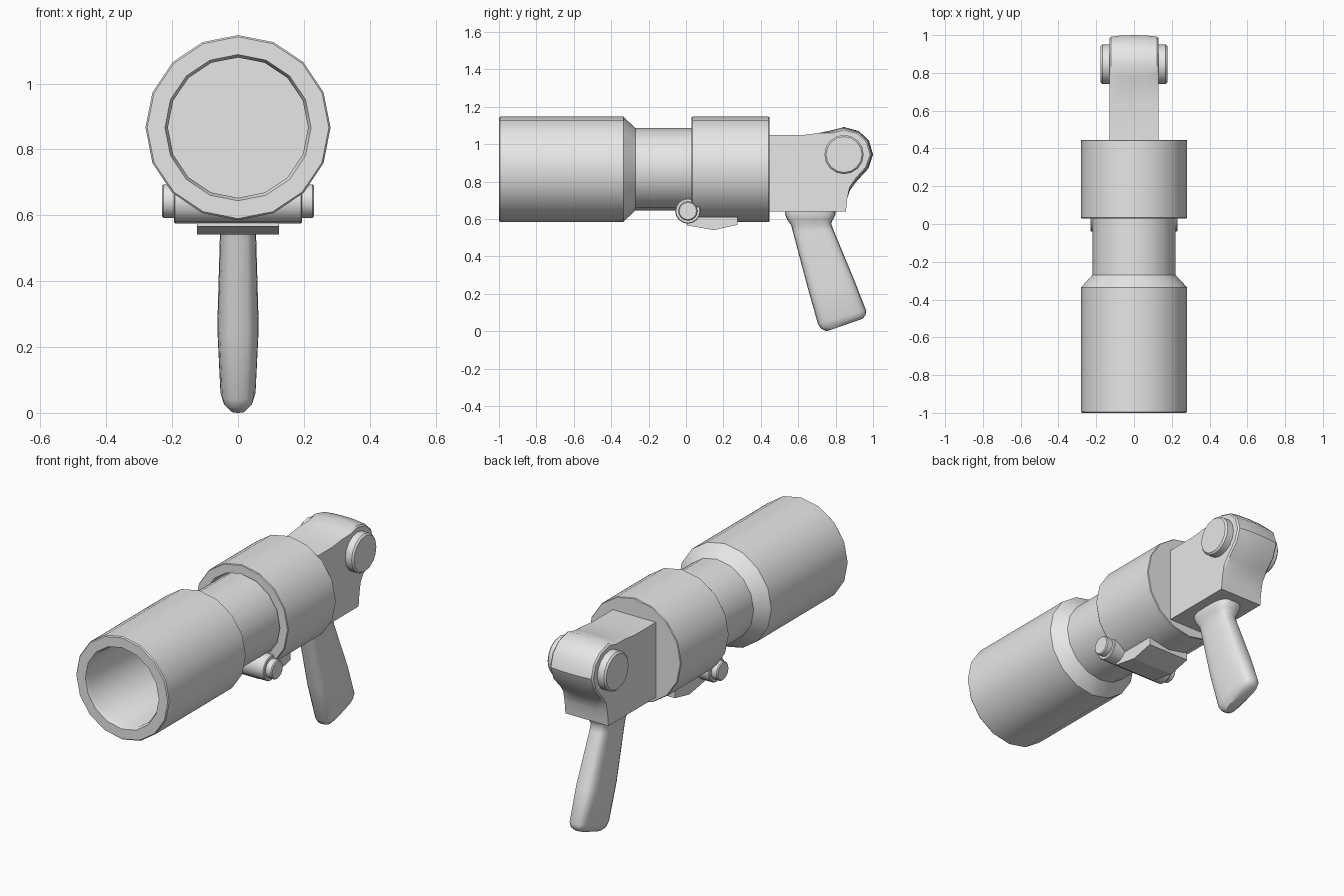
import bpy, bmesh, math
from mathutils import Vector

if "Cube" in bpy.data.objects:
    bpy.data.objects.remove(bpy.data.objects["Cube"])

grey = bpy.data.materials.new("plain grey")
grey.use_nodes = True
grey.diffuse_color = (0.8, 0.8, 0.8, 1)
grey.node_tree.nodes["Principled BSDF"].inputs["Base Color"].default_value = (0.8, 0.8, 0.8, 1)


def loft(name, rings, angle=32):
    """Skin a list of equal point rings and cap both ends."""
    bm = bmesh.new()
    loops = [[bm.verts.new(p) for p in ring] for ring in rings]
    n = len(loops[0])
    for a, b in zip(loops, loops[1:]):
        for i in range(n):
            j = (i + 1) % n
            bm.faces.new((a[i], a[j], b[j], b[i]))
    bm.faces.new(loops[0])
    bm.faces.new(loops[-1])
    bmesh.ops.recalc_face_normals(bm, faces=bm.faces[:])
    mesh = bpy.data.meshes.new(name)
    bm.to_mesh(mesh)
    bm.free()
    mesh.materials.append(grey)
    obj = bpy.data.objects.new(name, mesh)
    bpy.context.collection.objects.link(obj)
    bpy.ops.object.select_all(action="DESELECT")
    obj.select_set(True)
    bpy.context.view_layer.objects.active = obj
    bpy.ops.object.shade_smooth_by_angle(angle=math.radians(angle))
    return obj


def lathe(name, profile, axis, centre, sides=16):
    """Turn (along, radius) points about the x or y axis."""
    rings = []
    for along, r in profile:
        ring = []
        for k in range(sides):
            t = math.tau * k / sides
            u, v = r * math.cos(t), r * math.sin(t)
            p = (along, u, v) if axis == "x" else (u, along, v)
            ring.append(Vector(centre) + Vector(p))
        rings.append(ring)
    return loft(name, rings)


# Tube with an open bore and a narrow neck
axis_centre = (0, 0, 0.866)
lathe("barrel", [(-0.36, 0.213), (-0.98, 0.213), (-1, 0.222), (-1, 0.276),
                 (-0.994, 0.281), (-0.335, 0.281), (-0.27, 0.22), (0.1, 0.22)],
      "y", axis_centre)
lathe("rear_collar", [(0.06, 0.226), (0.03, 0.232), (0.03, 0.278), (0.034, 0.281),
                      (0.442, 0.281), (0.446, 0.278)], "y", axis_centre)

# Rear housing: side outline, slightly crowned across its width
outline = [(0.4, 0.64), (0.4, 1.05), (0.63, 1.05), (0.71, 1.06), (0.78, 1.075),
           (0.845, 1.092), (0.925, 1.07), (0.978, 1.02), (1.0, 0.945), (0.975, 0.87),
           (0.915, 0.805), (0.877, 0.755), (0.862, 0.71), (0.855, 0.64)]
pivot = Vector((0.845, 0.945))
rings = []
for x, shrink in ((-0.13, 0.016), (-0.122, 0.008), (-0.065, 0.002), (0, 0),
                  (0.065, 0.002), (0.122, 0.008), (0.13, 0.016)):
    ring = []
    for i, (y, z) in enumerate(outline):
        p = Vector((y, z))
        if 4 <= i <= 11:
            p += (pivot - p).normalized() * shrink
        ring.append((x, p.x, p.y))
    rings.append(ring)
loft("rear_housing", rings)

# Pivot caps on both sides of the housing
for side, s in (("left", 1), ("right", -1)):
    lathe(side + "_pivot_cap", [(s * 0.11, 0.105), (s * 0.168, 0.105), (s * 0.177, 0.096)],
          "x", (0, 0.845, 0.945))

# Cross pin with a smaller knob on each end
pin_centre = (0, 0.01, 0.643)
lathe("cross_pin", [(-0.195, 0.064), (-0.191, 0.068), (0.191, 0.068), (0.195, 0.064)],
      "x", pin_centre)
for side, s in (("left", 1), ("right", -1)):
    lathe(side + "_pin_knob", [(s * 0.18, 0.051), (s * 0.226, 0.051), (s * 0.231, 0.046)],
          "x", pin_centre)

# Wedge pad under the collar
wedge = [(0.005, 0.612), (0.005, 0.566), (0.15, 0.541), (0.275, 0.569), (0.275, 0.612)]
loft("under_pad", [[(x, y, z) for y, z in wedge] for x in (-0.125, 0.125)], angle=5)


# Raked handgrip made of rounded sections between front and back edge points
def grip_section(front, back, half_width):
    a, b = Vector((0, *front)), Vector((0, *back))
    mid, reach = (a + b) / 2, (b - a) / 2
    ring = []
    for k in range(20):
        t = math.tau * k / 20
        c, s = math.cos(t), math.sin(t)
        u = math.copysign(abs(c) ** 0.6, c)
        v = math.copysign(abs(s) ** 0.6, s)
        ring.append(mid + reach * u + Vector((half_width * v, 0, 0)))
    return ring


sections = [((0.53, 0.66), (0.80, 0.66), 0.075), ((0.53, 0.625), (0.80, 0.625), 0.075),
            ((0.54, 0.598), (0.787, 0.60), 0.068), ((0.562, 0.567), (0.776, 0.575), 0.056),
            ((0.572, 0.53), (0.787, 0.545), 0.055), ((0.65, 0.235), (0.895, 0.285), 0.063),
            ((0.705, 0.04), (0.964, 0.11), 0.054), ((0.722, 0.014), (0.96, 0.085), 0.046),
            ((0.752, 0.0), (0.942, 0.066), 0.028)]
loft("handgrip", [grip_section(*s) for s in sections], angle=45)
